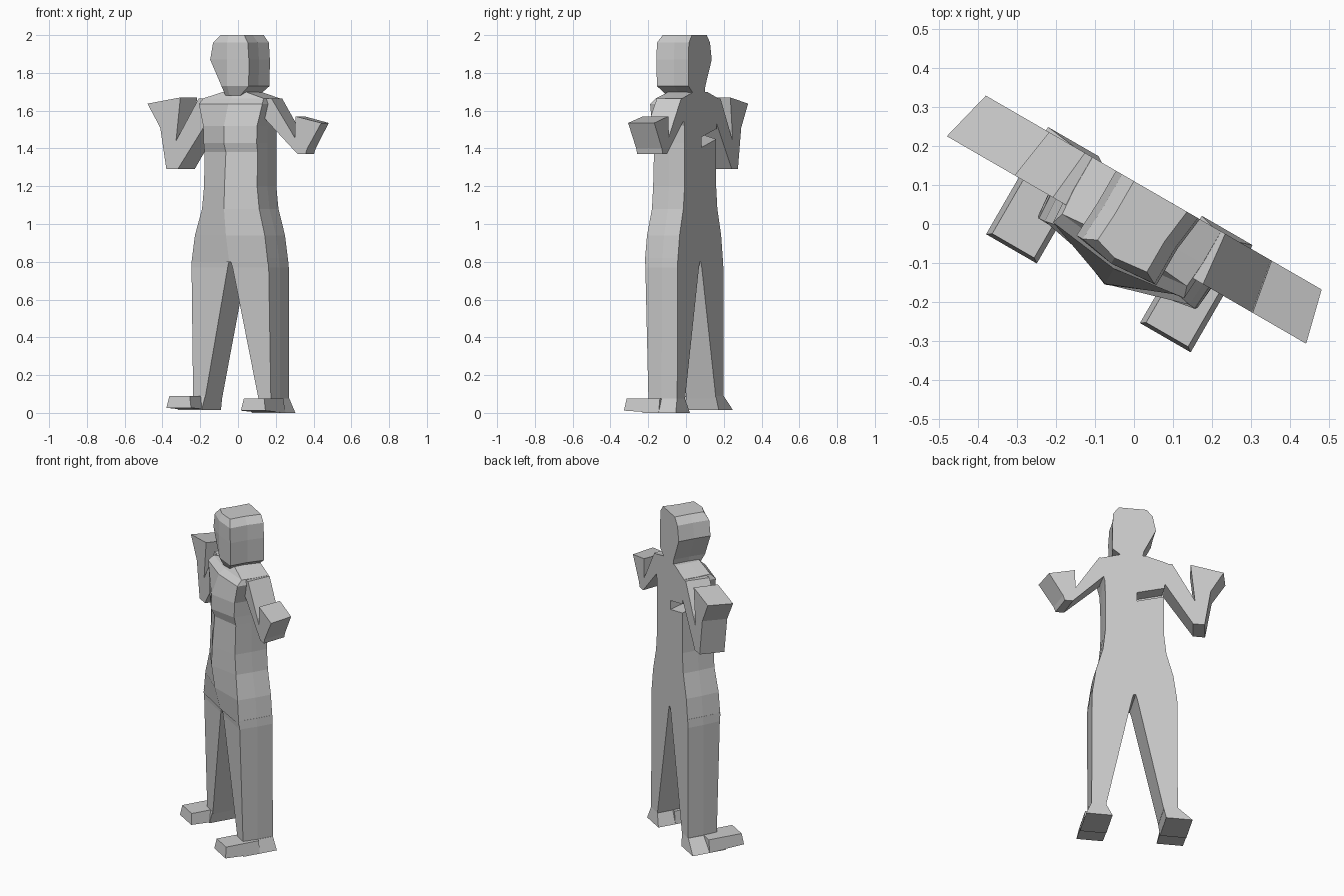
import bpy, bmesh
from math import radians
from mathutils import Matrix

cube = bpy.data.objects.get("Cube")
if cube:
    bpy.data.objects.remove(cube)

TURN = Matrix.Rotation(radians(-30), 4, 'Z')  # whole figure is turned to its right
BACK = 0.095                                  # flat plane of the back
MID = 0.0125                                  # body's centre line

grey = bpy.data.materials.new("plain_grey")
grey.use_nodes = True
colour = (0.6, 0.6, 0.6, 1)
grey.diffuse_color = colour
grey.node_tree.nodes["Principled BSDF"].inputs["Base Color"].default_value = colour


def loft(name, rings):
    """Skin a stack of equal-length rings and close both ends."""
    bm = bmesh.new()
    loops = [[bm.verts.new(p) for p in ring] for ring in rings]
    n = len(loops[0])
    for a, b in zip(loops, loops[1:]):
        for i in range(n):
            j = (i + 1) % n
            bm.faces.new((a[i], a[j], b[j], b[i]))
    bm.faces.new(loops[0][::-1])
    bm.faces.new(loops[-1])
    bmesh.ops.recalc_face_normals(bm, faces=bm.faces)
    bm.transform(TURN)
    mesh = bpy.data.meshes.new(name)
    bm.to_mesh(mesh)
    bm.free()
    mesh.materials.append(grey)
    obj = bpy.data.objects.new(name, mesh)
    bpy.context.collection.objects.link(obj)
    return obj


def arm(name, outline):
    """Extrude an outline from the back plane, spreading slightly to the front."""
    loft(name, [[(x * spread, y, z) for x, z in outline]
                for y, spread in ((-0.045, 1.07), (BACK, 1.0))])


# Head: flat back, faceted sides, nearly flat face
def head_ring(z, right, left, front):
    return [(right, BACK, z), (left + 0.012, BACK, z), (left, 0, z),
            (left, front, z), (max(right, 0), front - 0.01, z),
            (right - 0.005, front + 0.008, z), (right, 0, z)]


loft("head", [head_ring(*r) for r in (
    (1.68, -0.03, 0.06, -0.08), (1.73, -0.04, 0.126, -0.105),
    (1.87, -0.108, 0.128, -0.107), (1.96, -0.09, 0.122, -0.107),
    (2.0, -0.055, 0.09, -0.09))])


# Torso: flat back, a centre ridge in front and a chest that overhangs the waist
def torso_ring(z, half, front, ridge):
    return [(MID - half, BACK, z), (MID + half, BACK, z), (MID + half, 0, z),
            (MID + half * 0.97, front, z), (MID, ridge, z),
            (MID - half * 0.97, front, z), (MID - half, 0, z)]


torso = loft("torso", [torso_ring(*r) for r in (
    (0.80, 0.24, -0.11, -0.115), (0.94, 0.22, -0.108, -0.15),
    (1.08, 0.18, -0.10, -0.17), (1.2, 0.167, -0.10, -0.165),
    (1.38, 0.167, -0.095, -0.15), (1.43, 0.167, -0.105, -0.172),
    (1.52, 0.17, -0.105, -0.17), (1.635, 0.2, -0.10, -0.125),
    (1.665, 0.19, -0.07, -0.09), (1.70, 0.07, -0.06, -0.07))])

# Slanted slot in the back, below the right shoulder blade
cutter = loft("back_slot_cutter", [
    [(x, 0.01, top - 0.03), (x, 0.2, top - 0.085), (x, 0.2, top), (x, 0.01, top)]
    for x, top in ((0.0, 1.46), (-0.25, 1.53))])
cutter.hide_render = True
cut = torso.modifiers.new("back_slot", 'BOOLEAN')
cut.operation = 'DIFFERENCE'
cut.solver = 'EXACT'
cut.object = cutter
bpy.context.view_layer.objects.active = torso
bpy.ops.object.modifier_apply(modifier=cut.name)
bpy.data.objects.remove(cutter)

# Arms: bent slabs that widen into the hands
arm("right_arm", [
    (-0.13, 1.66), (-0.20, 1.665), (-0.33, 1.44), (-0.305, 1.67), (-0.493, 1.637),
    (-0.42, 1.51), (-0.385, 1.29), (-0.32, 1.29), (-0.16, 1.53)])
arm("left_arm", [
    (0.15, 1.66), (0.215, 1.665), (0.35, 1.455), (0.352, 1.57), (0.50, 1.535),
    (0.42, 1.40), (0.41, 1.37), (0.365, 1.37), (0.175, 1.56)])


# Legs taper apart from the crotch
def leg_ring(side, z, inner, outer, front):
    return [(MID + side * x, y, z) for x, y in (
        (inner, BACK), (outer, BACK), (outer, 0),
        (outer * 0.97, front), (inner, front))]


# Feet: toe block in front, ankle flaring to the sole behind
def box_ring(x0, x1, y0, y1, z):
    return [(x0, y0, z), (x1, y0, z), (x1, y1, z), (x0, y1, z)]


for name, side, floor, x0, x1 in (("left", 1, 0.0, 0.14, 0.29),
                                  ("right", -1, 0.015, -0.315, -0.165)):
    loft(name + "_leg", [leg_ring(side, *r) for r in (
        (floor + 0.06, 0.165, 0.245, -0.085), (0.77, 0.015, 0.243, -0.105),
        (0.82, 0.0, 0.238, -0.11))])
    toe = floor + 0.012
    loft(name + "_toes", [
        [(x0, -0.212, toe), (x1, -0.212, toe), (x1, 0, floor), (x0, 0, floor)],
        box_ring(x0 + 0.013, x1 - 0.013, -0.203, 0, floor + 0.075)])
    ankle = sorted((MID + side * 0.163, MID + side * 0.247))
    loft(name + "_ankle", [
        box_ring(x0, x1, -0.10, 0.105, floor),
        box_ring(*ankle, -0.087, BACK, floor + 0.075)])
